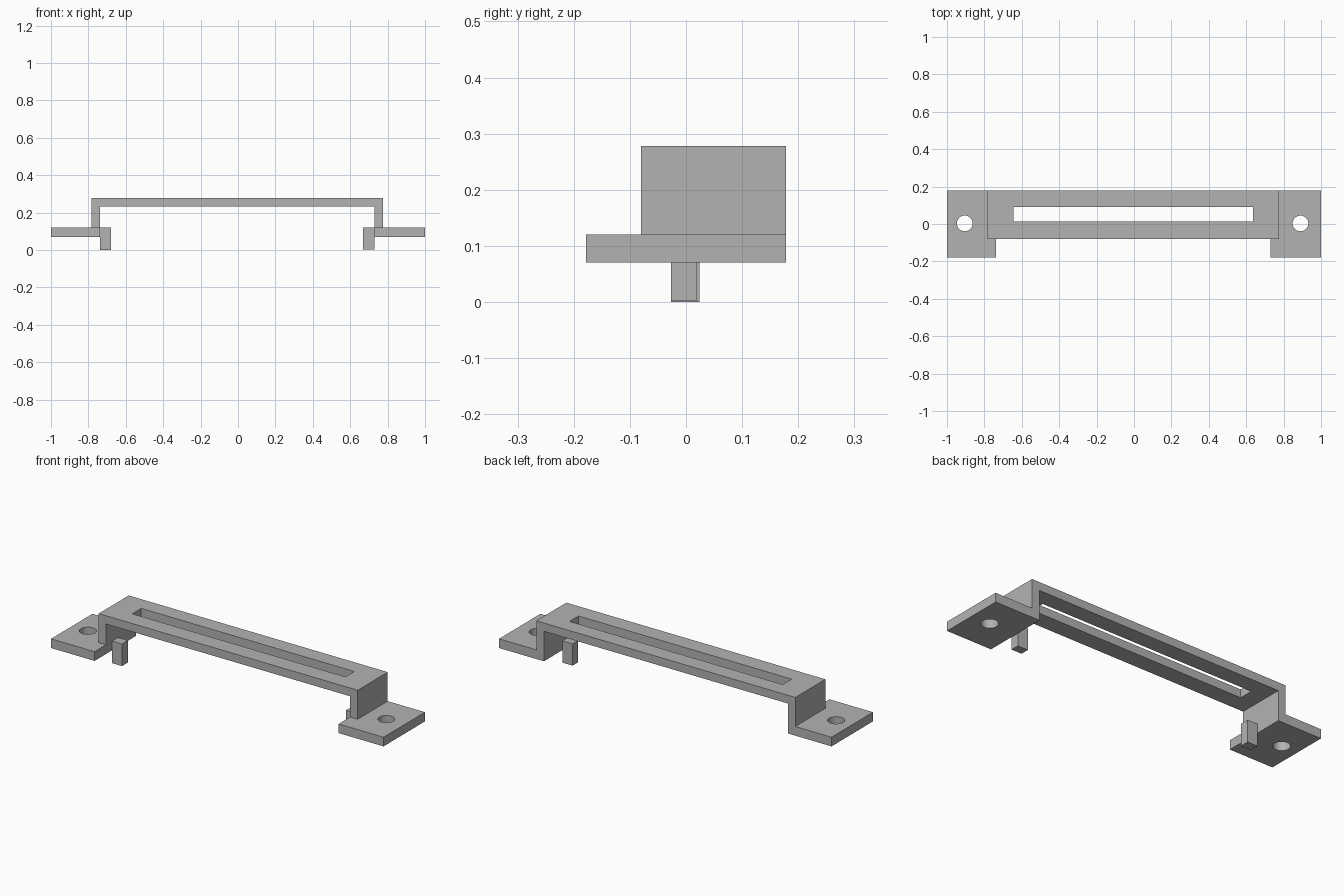
import bpy
import bmesh
from mathutils import Matrix, Vector

cube = bpy.data.objects.get("Cube")
if cube:
    bpy.data.objects.remove(cube, do_unlink=True)

grey = bpy.data.materials.new("plain grey")
grey.use_nodes = True
colour = (0.45, 0.45, 0.45, 1)
grey.diffuse_color = colour
grey.node_tree.nodes["Principled BSDF"].inputs["Base Color"].default_value = colour


def finish(name, bm):
    bmesh.ops.recalc_face_normals(bm, faces=bm.faces)
    mesh = bpy.data.meshes.new(name)
    bm.to_mesh(mesh)
    bm.free()
    mesh.materials.append(grey)
    obj = bpy.data.objects.new(name, mesh)
    bpy.context.collection.objects.link(obj)
    return obj


def box(name, low, high):
    low, high = Vector(low), Vector(high)
    bm = bmesh.new()
    place = Matrix.Translation((low + high) / 2) @ Matrix.Diagonal((*(high - low), 1))
    bmesh.ops.create_cube(bm, size=1, matrix=place)
    return finish(name, bm)


def cylinder(name, centre, radius, depth):
    bm = bmesh.new()
    bmesh.ops.create_cone(bm, cap_ends=True, segments=32, radius1=radius,
                          radius2=radius, depth=depth,
                          matrix=Matrix.Translation(centre))
    return finish(name, bm)


def extrude_profile(name, points, y0, y1):
    bm = bmesh.new()
    face = bm.faces.new([bm.verts.new((x, y0, z)) for x, z in points])
    moved = bmesh.ops.extrude_face_region(bm, geom=[face])["geom"]
    verts = [v for v in moved if isinstance(v, bmesh.types.BMVert)]
    bmesh.ops.translate(bm, verts=verts, vec=(0, y1 - y0, 0))
    return finish(name, bm)


def combine(target, other, operation):
    mod = target.modifiers.new(operation.title(), 'BOOLEAN')
    mod.operation, mod.object, mod.solver = operation, other, 'EXACT'
    bpy.context.view_layer.objects.active = target
    bpy.ops.object.modifier_apply(modifier=mod.name)
    bpy.data.objects.remove(other, do_unlink=True)


FRONT, BACK = -0.178, 0.178
BRIDGE_FRONT = -0.08
BASE, FOOT_TOP, UNDERSIDE, TOP = 0.07, 0.12, 0.233, 0.278
OUT_L, IN_L, IN_R, OUT_R = -0.782, -0.738, 0.73, 0.776

# Raised bridge with its two walls and feet, bent from one strip
handle = extrude_profile("bridge_handle", [
    (-1, BASE), (IN_L, BASE), (IN_L, UNDERSIDE), (IN_R, UNDERSIDE),
    (IN_R, BASE), (1, BASE), (1, FOOT_TOP), (OUT_R, FOOT_TOP),
    (OUT_R, TOP), (OUT_L, TOP), (OUT_L, FOOT_TOP), (-1, FOOT_TOP),
], BRIDGE_FRONT, BACK)

# Feet run further forward than the bridge, each with a screw hole
for x0, x1, hole_x in ((-1, IN_L, -0.905), (IN_R, 1, 0.89)):
    combine(handle, box("foot", (x0, FRONT, BASE), (x1, BRIDGE_FRONT, FOOT_TOP)), 'UNION')
    combine(handle, cylinder("hole", (hole_x, 0.003, BASE), 0.042, 0.3), 'DIFFERENCE')

# Long slot through the bridge
combine(handle, box("slot", (-0.645, 0.013, 0.2), (0.637, 0.09, 0.4)), 'DIFFERENCE')

# Locating pegs against the inner sides of the walls
box("right_peg", (IN_L, -0.027, 0), (-0.679, 0.024, FOOT_TOP))
box("left_peg", (0.669, -0.027, 0.002), (IN_R, 0.019, FOOT_TOP))
